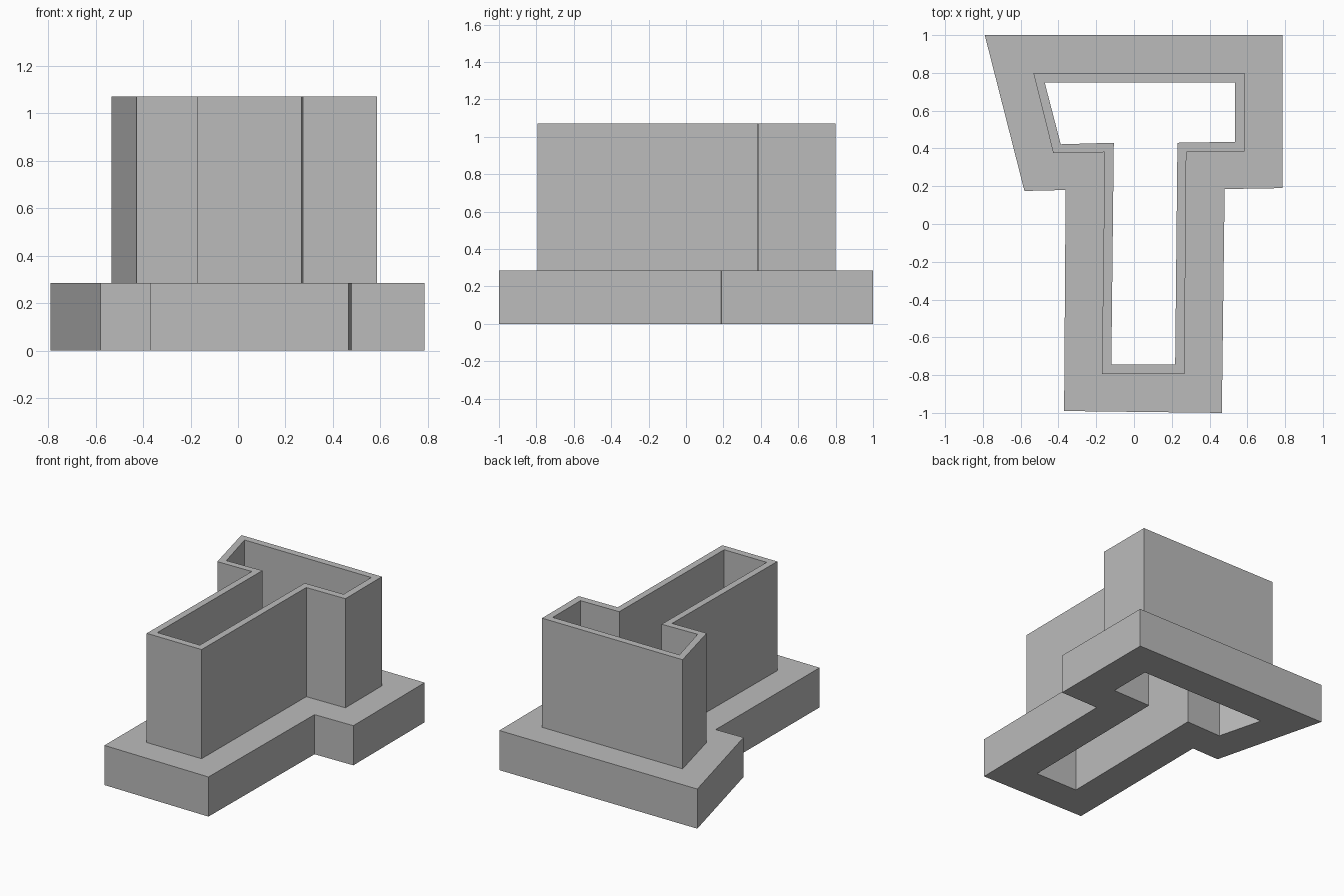
import bpy
import bmesh

cube = bpy.data.objects.get("Cube")
if cube:
    bpy.data.objects.remove(cube, do_unlink=True)

BASE_TOP, WALL_TOP = 0.285, 1.07

# T-shaped outlines, anticlockwise from the back right corner
footing = [(-0.79, 1.0), (-0.58, 0.175), (-0.362, 0.18), (-0.37, -0.99),
           (0.465, -1.0), (0.48, 0.185), (0.785, 0.19), (0.785, 1.0)]
wall = [(-0.533, 0.8), (-0.427, 0.375), (-0.155, 0.38), (-0.17, -0.795),
        (0.267, -0.795), (0.277, 0.38), (0.585, 0.385), (0.585, 0.8)]
hollow = [(-0.473, 0.75), (-0.388, 0.422), (-0.107, 0.43), (-0.12, -0.745),
          (0.218, -0.745), (0.23, 0.43), (0.535, 0.435), (0.535, 0.75)]

# Grey material
grey = bpy.data.materials.new("concrete_grey")
grey.use_nodes = True
colour = (0.5, 0.5, 0.5, 1)
grey.diffuse_color = colour
grey.node_tree.nodes["Principled BSDF"].inputs["Base Color"].default_value = colour

# Closed skin: under the footing, up its side, ledge, wall, rim, and down the hollow
bm = bmesh.new()
stations = [(hollow, 0), (footing, 0), (footing, BASE_TOP),
            (wall, BASE_TOP), (wall, WALL_TOP), (hollow, WALL_TOP)]
rings = [[bm.verts.new((x, y, z)) for x, y in outline] for outline, z in stations]
for i, ring in enumerate(rings):
    following = rings[(i + 1) % len(rings)]
    for j in range(len(ring)):
        k = (j + 1) % len(ring)
        bm.faces.new((ring[j], ring[k], following[k], following[j]))
bmesh.ops.recalc_face_normals(bm, faces=bm.faces)

mesh = bpy.data.meshes.new("hollow_wall_on_footing")
bm.to_mesh(mesh)
bm.free()
mesh.materials.append(grey)
body = bpy.data.objects.new("hollow_wall_on_footing", mesh)
bpy.context.collection.objects.link(body)
